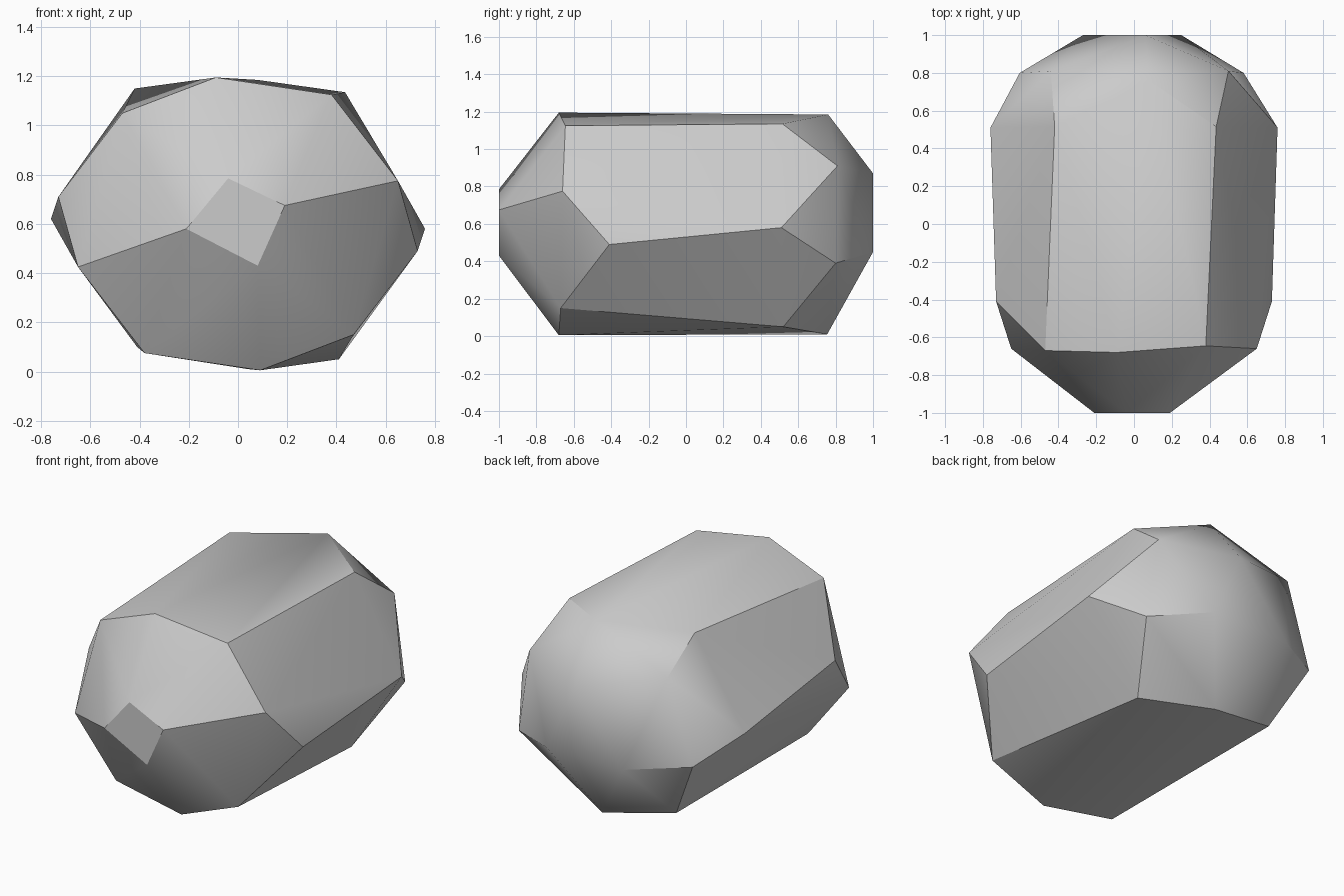
import bpy
import bmesh
import math

cube = bpy.data.objects.get("Cube")
if cube:
    bpy.data.objects.remove(cube, do_unlink=True)

MIDDLE = 0.6  # height of the long axis


def half_turn(point):
    """Rotate a point by half a turn around the boulder's long axis."""
    x, y, z = point
    return (-x, y, 2 * MIDDLE - z)


def make_material(name, colour):
    material = bpy.data.materials.new(name)
    material.use_nodes = True
    material.diffuse_color = colour
    shader = next(n for n in material.node_tree.nodes if n.type == "BSDF_PRINCIPLED")
    shader.inputs["Base Color"].default_value = colour
    shader.inputs["Roughness"].default_value = 0.9
    return material


def make_boulder(name, corners, material):
    """Wrap a convex skin around the chipped corners."""
    bm = bmesh.new()
    for corner in corners:
        bm.verts.new(corner)
    hull = bmesh.ops.convex_hull(bm, input=bm.verts[:])
    loose = {v for v in hull["geom_interior"] + hull["geom_unused"]
             if isinstance(v, bmesh.types.BMVert) and v.is_valid}
    bmesh.ops.delete(bm, geom=list(loose), context="VERTS")
    # merge the nearly flat triangles into broad facets
    bmesh.ops.dissolve_limit(bm, angle_limit=math.radians(1.5),
                             verts=bm.verts[:], edges=bm.edges[:])
    bmesh.ops.recalc_face_normals(bm, faces=bm.faces[:])
    mesh = bpy.data.meshes.new(name)
    bm.to_mesh(mesh)
    bm.free()
    mesh.materials.append(material)
    boulder = bpy.data.objects.new(name, mesh)
    bpy.context.collection.objects.link(boulder)
    return boulder


# flat chip at the front end, given as x and z
front_chip = [(x, -1, z) for x, z in
              [(-.21, .58), (-.04, .785), (.19, .675), (.08, .43)]]

# front shoulder: half of the ring, completed by a half turn
half_ring = [(-.09, -.68, 1.195), (.38, -.645, 1.125), (.65, -.66, .775),
             (.73, -.41, .49), (.47, -.67, .15)]
front_shoulder = half_ring + [half_turn(p) for p in half_ring]

# back shoulder: irregular ring where the long facets end
back_shoulder = [(-.42, .515, 1.15), (.08, .76, 1.185), (.435, .515, 1.135),
                 (.76, .51, .58), (.41, .52, .05), (.04, .755, .01),
                 (-.41, .68, .1), (-.76, .51, .62)]

# back slope and the flat chip at the back end
back_slope = [(-.44, .81, .99), (.5, .81, .91), (.58, .8, .39), (-.605, .8, .48)]
back_chip = [(x, 1, z) for x, z in [(.06, .87), (-.27, .45), (.25, .45)]]

stone = make_material("stone grey", (.6, .6, .6, 1))
boulder = make_boulder("boulder",
                       front_chip + front_shoulder + back_shoulder
                       + back_slope + back_chip, stone)

# soft blending inside facets, crisp edges between them
bpy.ops.object.select_all(action="DESELECT")
boulder.select_set(True)
bpy.context.view_layer.objects.active = boulder
bpy.ops.object.shade_smooth_by_angle(angle=math.radians(30))
